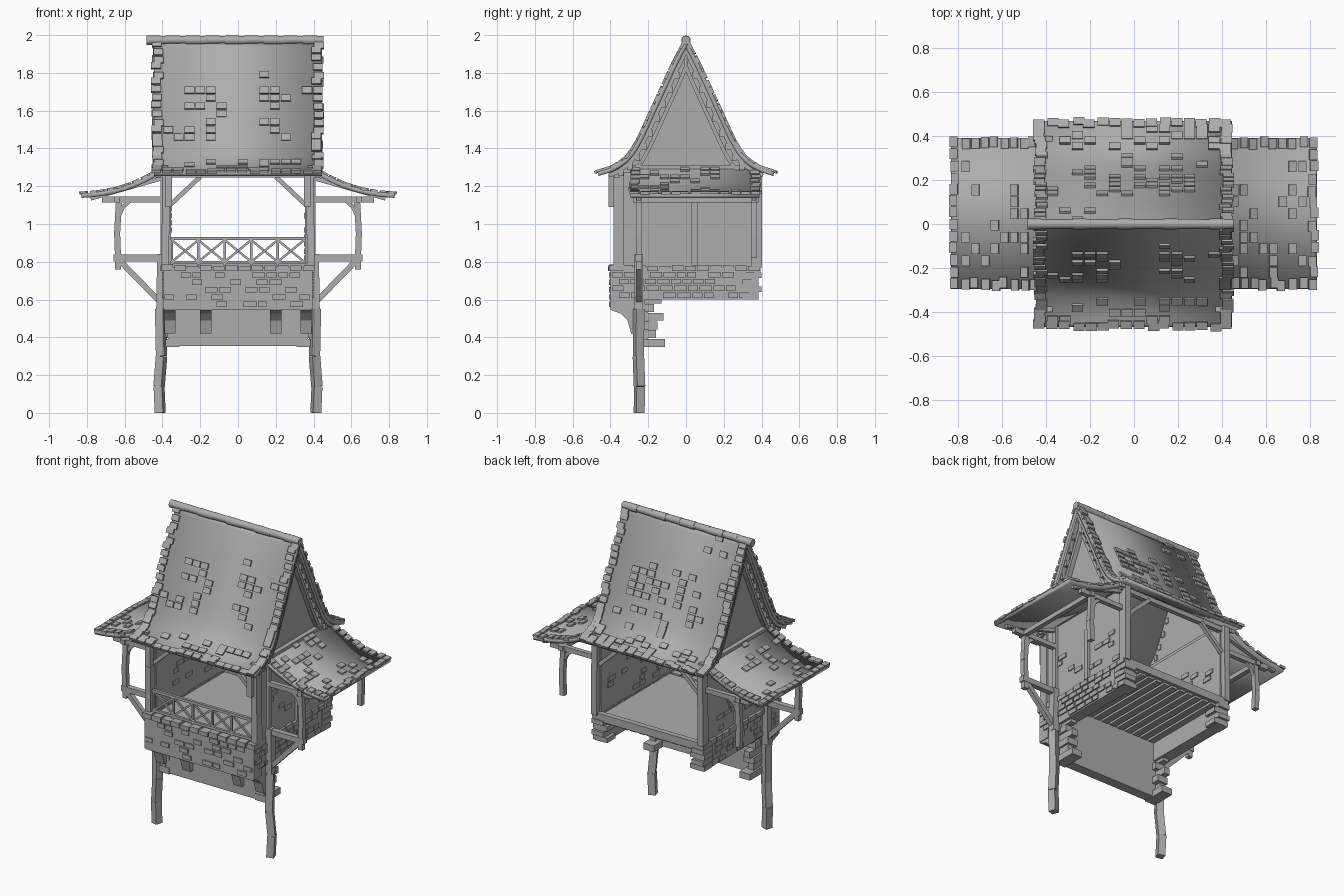
import bpy, bmesh, math, random
from mathutils import Vector, Matrix

random.seed(4)
if "Cube" in bpy.data.objects:
    bpy.data.objects.remove(bpy.data.objects["Cube"])

GREY = (0.42, 0.42, 0.42, 1)
mat = bpy.data.materials.new("plain grey")
mat.use_nodes = True
mat.diffuse_color = GREY
mat.node_tree.nodes["Principled BSDF"].inputs["Base Color"].default_value = GREY
SIDES = (-1, 1)


def finish(name, bm, smooth=False):
    bmesh.ops.recalc_face_normals(bm, faces=bm.faces)
    me = bpy.data.meshes.new(name)
    bm.to_mesh(me)
    bm.free()
    me.materials.append(mat)
    ob = bpy.data.objects.new(name, me)
    bpy.context.collection.objects.link(ob)
    if smooth:
        bpy.ops.object.select_all(action='DESELECT')
        ob.select_set(True)
        bpy.context.view_layer.objects.active = ob
        bpy.ops.object.shade_smooth_by_angle()
    return ob


def box(bm, lo, hi):
    lo, hi = Vector(lo), Vector(hi)
    size = Matrix.Diagonal((*[abs(c) for c in hi - lo], 1))
    bmesh.ops.create_cube(bm, size=1, matrix=Matrix.Translation((lo + hi) / 2) @ size)


def beam(bm, p, q, w, d=None):
    p, q = Vector(p), Vector(q)
    rot = (q - p).to_track_quat('Z', 'Y').to_matrix().to_4x4()
    size = Matrix.Diagonal((w, d or w, (q - p).length, 1))
    bmesh.ops.create_cube(bm, size=1, matrix=Matrix.Translation((p + q) / 2) @ rot @ size)


def chain(bm, pts, w, d=None):
    for p, q in zip(pts, pts[1:]):
        beam(bm, p, q, w, d)


def bricks(bm, axis, plane, u0, u1, z0, z1, density, depth=0.008):
    """Scatter raised bricks in staggered courses over an upright wall face."""
    rows = round((z1 - z0) / 0.037)
    for r in range(rows):
        z = z0 + (r + 0.5) * (z1 - z0) / rows
        u = u0 + (0.0 if r % 2 else 0.035)
        while u + 0.05 < u1:
            w = random.uniform(0.045, 0.07)
            if random.random() < density:
                e = min(u + w, u1)
                a, b = (plane - depth, u, z - 0.014), (plane + depth, e, z + 0.014)
                if axis == 'y':
                    a, b = (u, plane - depth, a[2]), (e, plane + depth, b[2])
                box(bm, a, b)
            u += w + 0.008


def curve_at(pts, t):
    """Point and tangent at fraction t of a smooth 2D path."""
    f = min(t, 0.9999) * (len(pts) - 1)
    i = int(f)
    p = [Vector(pts[max(0, min(len(pts) - 1, i + k))]) for k in (-1, 0, 1, 2)]
    f -= i
    m1, m2 = (p[2] - p[0]) / 2, (p[3] - p[1]) / 2
    pos = p[1].lerp(p[2], f * f * (3 - 2 * f)) + m1 * (f * (1 - f) ** 2) - m2 * (f * f * (1 - f))
    return pos, (p[2] - p[1]).normalized()


def sheet(name, path, lift, a0, a1, thick):
    """Thin curved roof skin swept between a0 and a1."""
    bm = bmesh.new()
    rows = [[bm.verts.new(lift(a, curve_at(path, k / 28)[0])) for a in (a0, a1)] for k in range(29)]
    for r, s in zip(rows, rows[1:]):
        bm.faces.new((r[0], r[1], s[1], s[0]))
    ob = finish(name, bm, True)
    mod = ob.modifiers.new("thickness", 'SOLIDIFY')
    mod.thickness, mod.offset = thick, 0


def tiles(bm, path, lift, a0, a1, rows, density):
    """Scatter tiles over a roof; the edges are always tiled."""
    cols = round((a1 - a0) / 0.055)
    step = (a1 - a0) / cols
    origin = lift(0, Vector((0, 0)))
    for r in range(rows):
        t = (r + 0.5) / rows
        pos, tan = curve_at(path, t)
        for c in range(cols):
            a = a0 + (c + 0.5) * step
            edge = c in (0, cols - 1) or r == rows - 1
            if not edge and random.random() > density(a, t):
                continue
            along = lift(1, Vector((0, 0))) - origin
            down = lift(0, tan) - origin
            up = along.cross(down)
            up *= 1 if up.z > 0 else -1
            jit = random.uniform(-0.008, 0.008) if edge else 0
            centre = lift(a + jit, pos) + up * 0.014 + down * jit
            basis = Matrix((along * step * 0.9, down * 0.036, up * 0.016)).transposed().to_4x4()
            bmesh.ops.create_cube(bm, size=1, matrix=Matrix.Translation(centre) @ basis)


# Main roof: steep slopes with flared eaves
MAIN = [(0, 1.955), (0.06, 1.84), (0.12, 1.71), (0.18, 1.58), (0.24, 1.45),
        (0.30, 1.355), (0.38, 1.295), (0.465, 1.265)]


def main_density(x, t):
    if math.hypot((abs(x) - 0.19) / 0.12, (t - 0.42) / 0.17) < 1:
        return 0.5
    return 0.35 if t > 0.75 else 0.05


bm = bmesh.new()
for s in SIDES:
    lift = lambda a, p, s=s: Vector((a, s * p.x, p.y))
    sheet("roof_slope", MAIN, lift, -0.445, 0.445, 0.022)
    tiles(bm, MAIN, lift, -0.455, 0.45, 22, main_density)
finish("roof_tiles", bm)

# Ridge cap of round tiles
bm = bmesh.new()
for i in range(9):
    m = Matrix.Translation((-0.43 + i * 0.1035, 0, 1.973 + 0.002 * (i % 2))) @ Matrix.Rotation(math.pi / 2, 4, 'Y')
    r = 0.025 - 0.002 * (i % 2)
    bmesh.ops.create_cone(bm, cap_ends=True, segments=12, radius1=r, radius2=r - 0.002, depth=0.108, matrix=m)
finish("ridge_cap", bm, True)

# Gables: recessed panel, rafters following the slope, purlin ends, tie beam
panel, rafters = bmesh.new(), bmesh.new()
for s in SIDES:
    half = [curve_at(MAIN, k / 12)[0] for k in range(12)]
    outline = [(y, z - 0.01) for y, z in half] + [(-y, z - 0.01) for y, z in half[:0:-1]]
    panel.faces.new([panel.verts.new((s * 0.385, y, z)) for y, z in outline])
    for side in SIDES:
        pts = [(s * 0.425, side * max(0, y - 0.012), z - 0.022) for y, z in half]
        chain(rafters, pts, 0.03, 0.022)
        inner = [(s * 0.405, side * max(0, y - 0.04), z - 0.06) for y, z in half[:10]]
        chain(rafters, inner, 0.03, 0.02)
        for k in range(2, 11):
            y, z = half[k]
            box(rafters, (s * 0.38, side * (y - 0.035), z - 0.05), (s * 0.435, side * (y - 0.01), z - 0.015))
    box(rafters, (s * 0.37, -0.4, 1.27), (s * 0.415, 0.4, 1.31))
finish("gable_panels", panel)
finish("gable_rafters", rafters)

# Side porches: curved roof on beams and hanging posts
PORCH = [(0.40, 1.285), (0.47, 1.245), (0.56, 1.203), (0.65, 1.175), (0.74, 1.158), (0.83, 1.15)]
bm, frame = bmesh.new(), bmesh.new()
for s in SIDES:
    lift = lambda a, p, s=s: Vector((s * p.x, a, p.y + 0.008 * math.sin(a * 9)))
    flat = lambda a, p, s=s: Vector((s * p.x, a, p.y))
    sheet("porch_roof", PORCH, flat, -0.295, 0.39, 0.024)
    tiles(bm, PORCH, flat, -0.3, 0.395, 10, lambda a, t: 0.2)
    for y in (-0.25, 0.36):
        chain(frame, [(s * 0.635, y, 0.82), (s * 0.64, y, 0.95), (s * 0.63, y, 1.13)], 0.032)
        beam(frame, (s * 0.39, y, 1.13), (s * 0.72, y, 1.13), 0.03)
        chain(frame, [(s * 0.632, y, 1.04), (s * 0.61, y, 1.09), (s * 0.57, y, 1.125)], 0.022)
        beam(frame, (s * 0.41, y, 1.24), (s * 0.78, y, 1.135), 0.022)
    beam(frame, (s * 0.64, -0.28, 1.13), (s * 0.64, 0.385, 1.13), 0.03)
    beam(frame, (s * 0.36, -0.25, 0.82), (s * 0.66, -0.25, 0.82), 0.035)
    beam(frame, (s * 0.635, -0.25, 0.76), (s * 0.635, -0.25, 0.83), 0.03)
    beam(frame, (s * 0.62, -0.25, 0.8), (s * 0.415, -0.25, 0.59), 0.03)
finish("porch_tiles", bm)
finish("porch_frame", frame)

# Crooked tall legs
bm = bmesh.new()
for s in SIDES:
    chain(bm, [(s * 0.412, -0.248, 0), (s * 0.418, -0.246, 0.14), (s * 0.405, -0.252, 0.3),
               (s * 0.41, -0.25, 0.55), (s * 0.405, -0.25, 0.84)], 0.046, 0.046)
finish("legs", bm)

# Room: side walls, corner posts, head beams and braces
walls, posts, relief = bmesh.new(), bmesh.new(), bmesh.new()
for s in SIDES:
    box(walls, (s * 0.355, -0.34, 0.75), (s * 0.39, 0.37, 1.28))
    for plane in (0.39, 0.355):
        bricks(relief, 'x', s * plane, -0.26, 0.34, 0.8, 1.1, 0.22, 0.006)
    for y in (-0.355, 0.375):
        beam(posts, (s * 0.385, y, 0.77), (s * 0.382, y, 1.28), 0.056, 0.04)
        beam(posts, (s * 0.36, y, 1.1), (s * 0.2, y, 1.25), 0.024)
    beam(posts, (s * 0.395, -0.25, 0.78), (s * 0.395, -0.25, 1.27), 0.03)
    beam(posts, (s * 0.395, 0.045, 0.78), (s * 0.395, 0.045, 1.12), 0.03)
    box(posts, (s * 0.35, -0.41, 1.09), (s * 0.385, -0.375, 1.26))
    box(posts, (-0.42, s * 0.365 - 0.015, 1.245), (0.42, s * 0.365 + 0.015, 1.275))
finish("side_walls", walls)
finish("posts_and_braces", posts)

# Floor, joists below it and the rear sill
bm = bmesh.new()
box(bm, (-0.37, -0.37, 0.74), (0.37, 0.39, 0.77))
for i in range(11):
    x = -0.3 + i * 0.06
    box(bm, (x - 0.022, -0.34, 0.72), (x + 0.022, 0.375, 0.745))
box(bm, (-0.4, 0.36, 0.735), (0.4, 0.395, 0.785))
finish("floor", bm)

# Brick base: front parapet and side bands with a coping course
bm = bmesh.new()
box(bm, (-0.395, -0.4, 0.55), (0.395, -0.32, 0.77))
bricks(relief, 'y', -0.4, -0.39, 0.39, 0.555, 0.75, 0.5)
for s in SIDES:
    box(bm, (s * 0.32, -0.4, 0.6), (s * 0.395, 0.385, 0.77))
    bricks(relief, 'x', s * 0.395, -0.39, 0.385, 0.605, 0.75, 0.5)
    for k in range(4):
        out = 0.4 if k % 2 else 0.385
        box(bm, (s * (0.3 + 0.02 * (k % 2)), 0.3, 0.602 + k * 0.037), (s * 0.402, out, 0.633 + k * 0.037))
    for i in range(12):
        y = -0.408 + i * 0.067
        box(bm, (s * 0.35, y, 0.75), (s * random.uniform(0.4, 0.41), y + 0.06, random.uniform(0.775, 0.785)))
for i in range(12):
    x = -0.405 + i * 0.068
    box(bm, (x, -random.uniform(0.405, 0.413), 0.75), (x + 0.062, -0.33, random.uniform(0.775, 0.785)))
finish("brick_base", bm)
finish("raised_bricks", relief)

# Lower wall with toothed end blocks
bm = bmesh.new()
box(bm, (-0.37, -0.265, 0.355), (0.37, -0.2, 0.75))
for s in SIDES:
    for k, reach in enumerate((-0.11, -0.16, -0.15, -0.12, -0.17, -0.13)):
        z = 0.35 + k * 0.046
        box(bm, (s * (0.31 + 0.025 * (k % 2)), -0.268, z), (s * (0.385 - 0.008 * (k % 2)), reach, z + 0.042))
finish("lower_wall", bm)

# Curved corbels under the parapet
bm = bmesh.new()
PROFILE = [(-0.4, 0.56), (-0.4, 0.545), (-0.345, 0.525), (-0.31, 0.49), (-0.29, 0.42), (-0.25, 0.42), (-0.25, 0.56)]
for x in (-0.36, -0.17, 0.2, 0.36):
    face = bm.faces.new([bm.verts.new((x - 0.03, y, z)) for y, z in PROFILE])
    ext = bmesh.ops.extrude_face_region(bm, geom=[face])["geom"]
    bmesh.ops.translate(bm, verts=[g for g in ext if isinstance(g, bmesh.types.BMVert)], vec=(0.06, 0, 0))
box(bm, (-0.39, -0.4, 0.545), (0.39, -0.22, 0.6))
finish("corbels", bm)

# Railing with crossed panels
bm = bmesh.new()
Y = -0.365
beam(bm, (-0.36, Y, 0.923), (0.36, Y, 0.923), 0.018)
beam(bm, (-0.36, Y, 0.795), (0.36, Y, 0.795), 0.016)
for i in range(5):
    x = -0.35 + i * 0.14
    beam(bm, (x, Y - 0.004, 0.8), (x + 0.14, Y - 0.004, 0.915), 0.012)
    beam(bm, (x, Y + 0.004, 0.915), (x + 0.14, Y + 0.004, 0.8), 0.012)
    beam(bm, (x, Y, 0.78), (x, Y, 0.92), 0.012)
finish("railing", bm)
